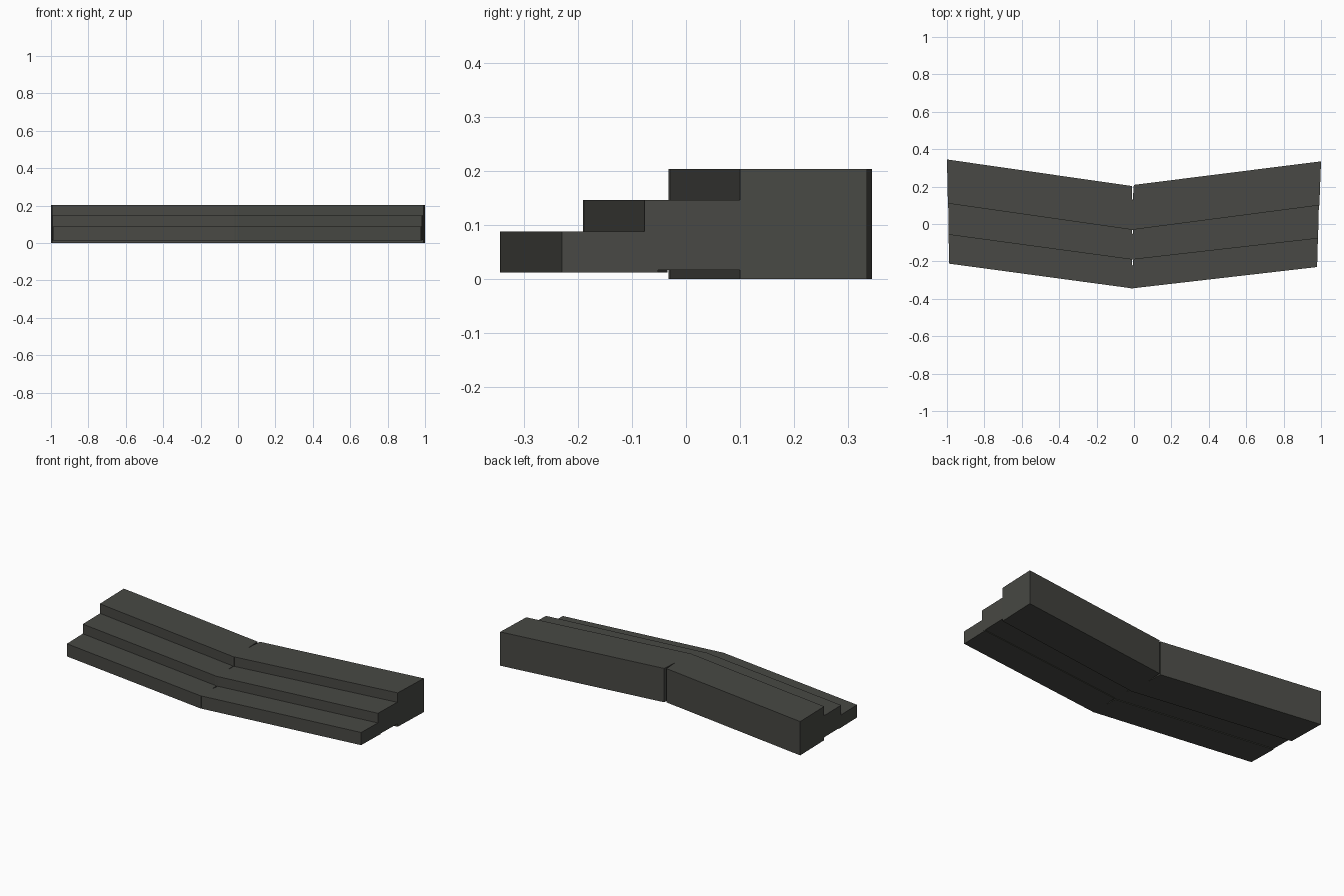
import bpy, bmesh

if "Cube" in bpy.data.objects:
    bpy.data.objects.remove(bpy.data.objects["Cube"])

mat = bpy.data.materials.new("dark_olive_grey")
mat.diffuse_color = (0.065, 0.066, 0.058, 1)
mat.use_nodes = True
mat.node_tree.nodes["Principled BSDF"].inputs["Base Color"].default_value = mat.diffuse_color


def prism(name, plan, z0, z1):
    """Vertical prism from a four-point plan outline."""
    bm = bmesh.new()
    face = bm.faces.new([bm.verts.new((x, y, z0)) for x, y in plan])
    top = bmesh.ops.extrude_face_region(bm, geom=[face])["geom"]
    bmesh.ops.translate(bm, vec=(0, 0, z1 - z0),
                        verts=[v for v in top if isinstance(v, bmesh.types.BMVert)])
    bmesh.ops.recalc_face_normals(bm, faces=bm.faces)
    me = bpy.data.meshes.new(name)
    bm.to_mesh(me)
    bm.free()
    me.materials.append(mat)
    bpy.context.collection.objects.link(bpy.data.objects.new(name, me))


# name, z range, front y at (left end, centre, right end), depth, outer x front/back (left, right)
steps = [
    ("lower_step", 0.012, 0.088, (-0.212, -0.345, -0.230), 0.178, (-0.988, -0.992), (0.979, 0.984)),
    ("middle_step", 0.016, 0.146, (-0.057, -0.191, -0.077), 0.200, (-0.991, -0.994), (0.984, 0.989)),
    ("upper_step", 0.0, 0.203, (0.110, -0.032, 0.100), 0.235, (-0.995, -1.0), (0.991, 1.0)),
]

for name, z0, z1, (yl, yc, yr), d, (lf, lb), (rf, rb) in steps:
    # the two halves meet at the front and leave a thin wedge gap at the back
    prism(name + "_left", [(lf, yl), (-0.003, yc), (-0.012, yc + d), (lb, yl + d)], z0, z1)
    prism(name + "_right", [(-0.018, yc), (rf, yr), (rb, yr + d), (-0.001, yc + d + 0.006)], z0, z1)
